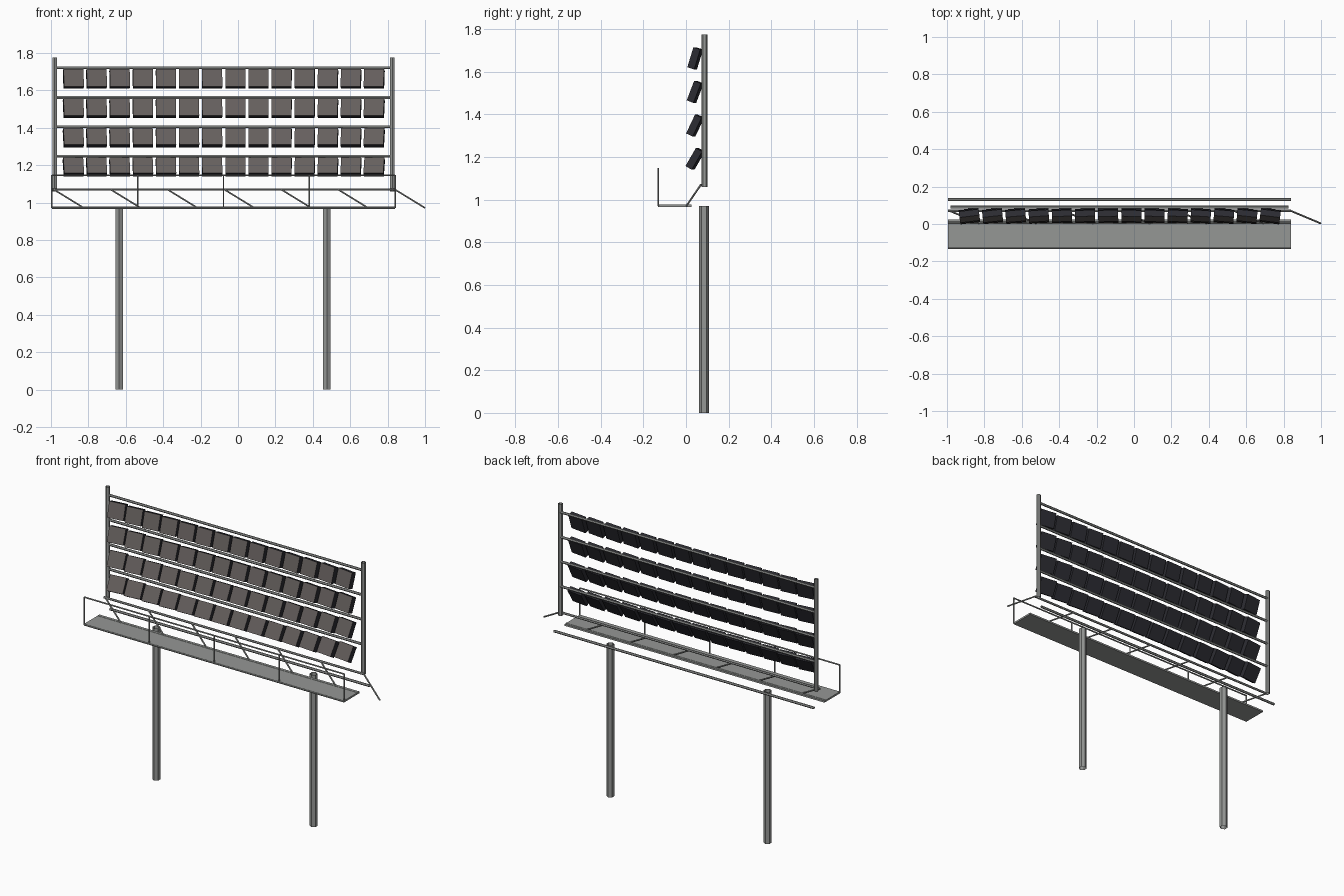
import bpy, bmesh, math
from mathutils import Vector, Matrix

if "Cube" in bpy.data.objects:
    bpy.data.objects.remove(bpy.data.objects["Cube"])


def material(name, rgb):
    m = bpy.data.materials.new(name)
    m.diffuse_color = (*rgb, 1)
    m.use_nodes = True
    m.node_tree.nodes["Principled BSDF"].inputs["Base Color"].default_value = m.diffuse_color
    return m


STEEL = material("grey steel", (0.30, 0.31, 0.30))
HOUSING = material("dark housing", (0.025, 0.025, 0.032))
LENS = material("warm grey lens", (0.13, 0.115, 0.11))


def finish(name, bm, *mats):
    me = bpy.data.meshes.new(name)
    bm.to_mesh(me)
    bm.free()
    for m in mats:
        me.materials.append(m)
    ob = bpy.data.objects.new(name, me)
    bpy.context.collection.objects.link(ob)
    return ob


def tubes(name, segments, radius, sides=6):
    """Open-ended low-poly tubes between pairs of points."""
    bm = bmesh.new()
    for a, b in segments:
        a, b = Vector(a), Vector(b)
        d = (b - a).normalized()
        u = Vector((0, 1, 0))
        u = (u - d * u.dot(d)).normalized()
        v = d.cross(u)
        rings = []
        for p in (a, b):
            ring = []
            for k in range(sides):
                t = 2 * math.pi * k / sides
                ring.append(bm.verts.new(p + (u * math.cos(t) + v * math.sin(t)) * radius))
            rings.append(ring)
        for k in range(sides):
            j = (k + 1) % sides
            bm.faces.new((rings[0][k], rings[0][j], rings[1][j], rings[1][k]))
    return finish(name, bm, STEEL)


X0, X1 = -0.995, 0.84      # ends of the walkway

# Support poles
for side, x in (("left", -0.635), ("right", 0.475)):
    tubes(side + "_pole", [((x, 0.084, 0), (x, 0.084, 0.97))], 0.0235)

# Lamp frame: two uprights and four rails
for side, x in (("left", -0.98), ("right", 0.825)):
    tubes(side + "_upright", [((x, 0.087, 1.06), (x, 0.087, 1.775))], 0.0135)
tubes("lamp_rails", [((-0.98, 0.09, z), (0.825, 0.09, z))
                     for z in (1.72, 1.562, 1.405, 1.247)], 0.008)

# Long beams under the frame
tubes("rear_beam", [((X0, 0.13, 0.972), (X1, 0.13, 0.972))], 0.008)
tubes("frame_beam", [((X0, 0.07, 1.07), (X1, 0.07, 1.07))], 0.007)
tubes("walkway_beam", [((X0, 0.008, 0.972), (X1, 0.008, 0.972))], 0.007)

# Slanted braces from frame beam to walkway
braces = []
for k in range(7):
    x = -0.985 + 0.304 * k
    braces.append(((x, 0.07, 1.07), (x + 0.16, 0.003, 0.972)))
tubes("braces", braces, 0.005)

# Walkway deck
bm = bmesh.new()
bmesh.ops.create_cube(bm, size=1, matrix=Matrix.Translation(((X0 + X1) / 2, -0.053, 0.971))
                      @ Matrix.Diagonal((X1 - X0, 0.156, 0.011, 1)))
finish("walkway_deck", bm, STEEL)

# Guard rail at the front
rail_y, rail_z = -0.13, 1.147
guard = [((X0, rail_y, z), (X1, rail_y, z)) for z in (0.972, rail_z)]
for k in range(5):
    x = X0 + (X1 - X0) * k / 4
    guard.append(((x, rail_y, 0.97), (x, rail_y, rail_z)))
tubes("guard_rail", guard, 0.0045)

# Four rows of floodlights, turned inward and tilted more in the lower rows
ROWS = ((1.662, 17), (1.505, 21), (1.347, 25.5), (1.191, 30))
for i, (z, tilt) in enumerate(ROWS):
    bm = bmesh.new()
    for c in range(14):
        f = c / 13
        x = -0.88 + 1.608 * f
        yaw = math.radians(7 * (1 - 2 * f))
        rot = Matrix.Rotation(yaw, 4, 'Z') @ Matrix.Rotation(-math.radians(tilt), 4, 'X')
        m = Matrix.Translation((x, 0.043, z)) @ rot
        box = bmesh.ops.create_cube(bm, size=1, matrix=m @ Matrix.Diagonal((0.107, 0.034, 0.098, 1)))
        front = rot.to_3x3() @ Vector((0, -1, 0))
        for face in {fc for v in box["verts"] for fc in v.link_faces}:
            face.normal_update()
            face.material_index = 1 if face.normal.dot(front) > 0.9 else 0
    finish("floodlight_row_%d" % (i + 1), bm, HOUSING, LENS)
